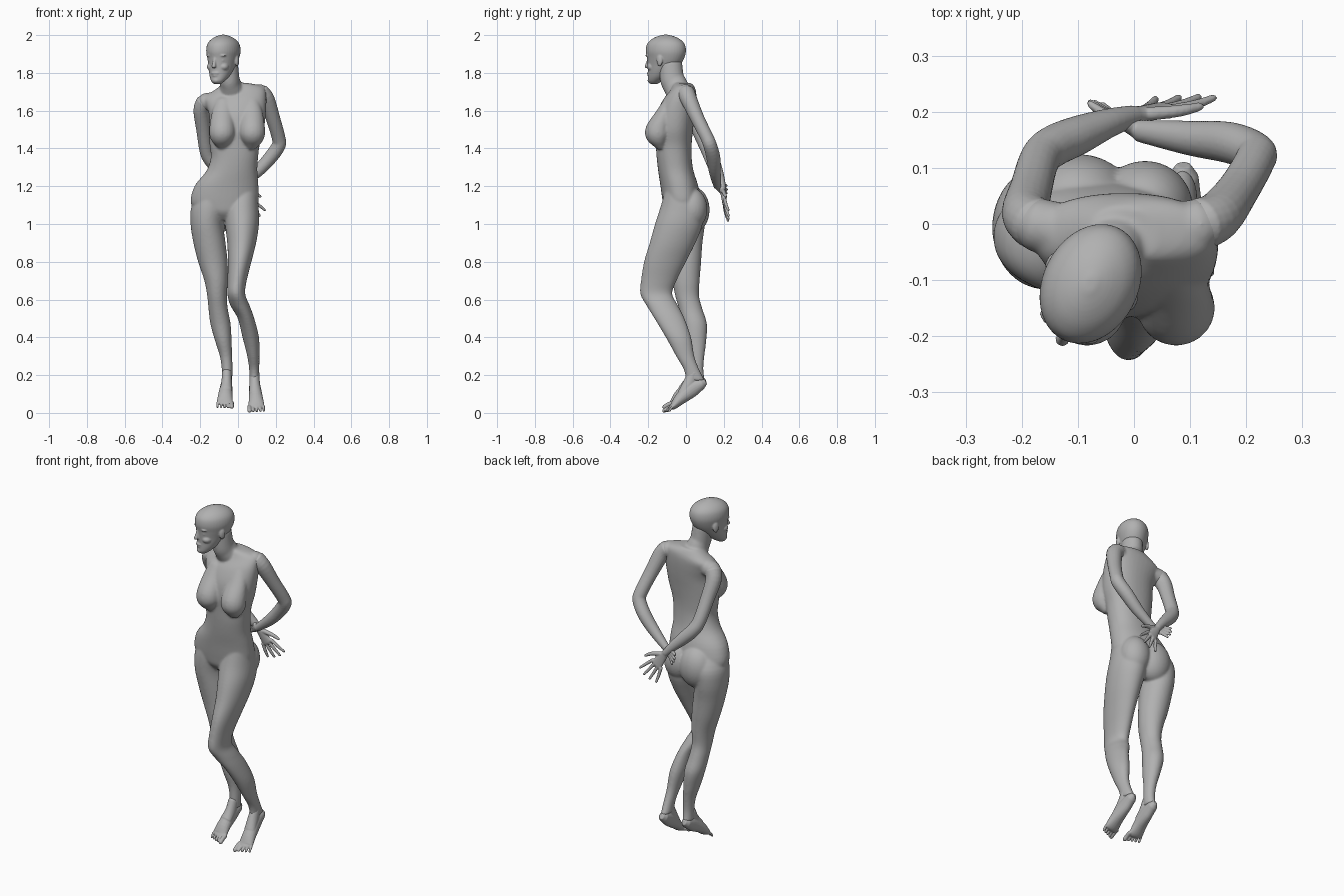
import bpy, bmesh, math
from mathutils import Vector, Matrix

SKIN = bpy.data.materials.new("plain_grey")
SKIN.diffuse_color = (0.44, 0.44, 0.44, 1)


def smooth_rows(rows, n=4):
    """Catmull-Rom interpolation of tuples of numbers."""
    out = []
    for i in range(len(rows) - 1):
        p0, p1 = rows[max(i - 1, 0)], rows[i]
        p2, p3 = rows[i + 1], rows[min(i + 2, len(rows) - 1)]
        for k in range(n):
            t = k / n
            out.append([0.5 * (2 * b + (c - a) * t + (2 * a - 5 * b + 4 * c - d) * t * t
                               + (3 * b - a - 3 * c + d) * t ** 3)
                        for a, b, c, d in zip(p0, p1, p2, p3)])
    return out + [list(rows[-1])]


def loft(bm, rings):
    vs = [[bm.verts.new(p) for p in r] for r in rings]
    n = len(vs[0])
    for a, b in zip(vs, vs[1:]):
        for i in range(n):
            bm.faces.new((a[i], a[(i + 1) % n], b[(i + 1) % n], b[i]))
    bm.faces.new(vs[0][::-1])
    bm.faces.new(vs[-1])


def column(bm, rows, power=2.0, n=40):
    """Stack of level ovals: z, x0, x1, y0, y1, sideways tilt."""
    rings = []
    for z, x0, x1, y0, y1, tilt in smooth_rows([tuple(r) + (0,) * (6 - len(r)) for r in rows]):
        ring = []
        for i in range(n):
            c, s = math.cos(math.tau * i / n), math.sin(math.tau * i / n)
            dx = math.copysign(abs(c) ** (2 / power), c) * (x1 - x0) / 2
            dy = math.copysign(abs(s) ** (2 / power), s) * (y1 - y0) / 2
            ring.append(((x0 + x1) / 2 + dx, (y0 + y1) / 2 + dy, z + tilt * dx))
        rings.append(ring)
    loft(bm, rings)


def limb(bm, pts, side=(1, 0, 0), n=20):
    """Tube along x, y, z with half widths a (along side) and b."""
    rows = smooth_rows(pts)
    rings = []
    for i, r in enumerate(rows):
        d = (Vector(rows[min(i + 1, len(rows) - 1)][:3]) - Vector(rows[max(i - 1, 0)][:3])).normalized()
        s = Vector(side)
        s = (s - d * s.dot(d)).normalized()
        u = d.cross(s)

        def ring(k, off):
            return [Vector(r[:3]) + d * off + s * (math.cos(math.tau * j / n) * r[3] * k)
                    + u * (math.sin(math.tau * j / n) * r[4] * k) for j in range(n)]
        if i == 0:
            rings += [ring(0.5, -0.8 * r[4])]
        rings.append(ring(1, 0))
        if i == len(rows) - 1:
            rings += [ring(0.5, 0.8 * r[4])]
    loft(bm, rings)


def ball(bm, c, r):
    m = Matrix.Translation(c) @ Matrix.Diagonal((*r, 1))
    bmesh.ops.create_uvsphere(bm, u_segments=28, v_segments=18, radius=1, matrix=m)


def finish(bm, name, voxel, iterations):
    """Blend overlapping volumes into one smooth skin."""
    bmesh.ops.recalc_face_normals(bm, faces=bm.faces[:])
    me = bpy.data.meshes.new(name)
    bm.to_mesh(me)
    bm.free()
    me.materials.append(SKIN)
    ob = bpy.data.objects.new(name, me)
    bpy.context.collection.objects.link(ob)
    rm = ob.modifiers.new("blend", 'REMESH')
    rm.mode, rm.voxel_size, rm.use_smooth_shade = 'VOXEL', voxel, True
    sm = ob.modifiers.new("soften", 'SMOOTH')
    sm.factor, sm.iterations = 0.5, iterations
    return ob


# Torso and neck
bm = bmesh.new()
column(bm, [(1.02, -.12, -.04, -.075, .04), (1.06, -.20, .06, -.11, .07), (1.11, -.25, .106, -.122, .08),
            (1.20, -.23, .108, -.135, .065), (1.28, -.168, .102, -.147, .04), (1.35, -.144, .106, -.155, .03),
            (1.42, -.15, .115, -.16, .03), (1.50, -.155, .137, -.165, .037), (1.58, -.152, .147, -.155, .047, .05),
            (1.65, -.17, .15, -.125, .054, .12), (1.695, -.18, .14, -.09, .054, .16),
            (1.725, -.12, .10, -.075, .045, .12), (1.745, -.08, .04, -.07, .03, .05)], 2.2)
limb(bm, [(-.03, -.035, 1.69, .075, .065), (-.04, -.06, 1.74, .057, .066),
          (-.046, -.074, 1.77, .054, .064), (-.055, -.082, 1.85, .055, .062)])
# Shoulders
limb(bm, [(-.09, -.02, 1.655, .05, .05), (-.18, 0, 1.645, .048, .046)], (0, 1, 0))
limb(bm, [(.05, -.02, 1.69, .05, .045), (.125, 0, 1.695, .048, .046)], (0, 1, 0))
# Chest and seat
for x in (-.08, .072):
    limb(bm, [(x * .9, -.09, 1.65, .045, .028), (x, -.115, 1.58, .06, .046),
              (x * 1.04, -.147, 1.50, .069, .066), (x * 1.04, -.148, 1.465, .066, .064),
              (x, -.14, 1.435, .052, .045)])
ball(bm, (-.10, .04, 1.075), (.10, .085, .12))
ball(bm, (.02, .03, 1.08), (.085, .083, .11))

# Straight leg and bent leg, starting inside the hips
column(bm, [(1.18, -.20, -.07, -.11, .05), (1.09, -.247, -.06, -.117, .10), (1.0, -.251, -.077, -.112, .10),
            (.9, -.236, -.066, -.097, .087), (.8, -.211, -.055, -.082, .08), (.7, -.178, -.054, -.072, .072),
            (.62, -.163, -.059, -.057, .069), (.55, -.156, -.054, -.037, .087), (.47, -.146, -.039, -.017, .111),
            (.38, -.121, -.034, -.002, .107), (.3, -.096, -.031, .018, .097), (.23, -.086, -.029, .023, .092),
            (.17, -.086, -.031, .02, .1)])
column(bm, [(1.18, -.04, .10, -.11, .04), (1.09, -.07, .109, -.135, .085), (1.0, -.068, .111, -.164, .088),
            (.9, -.057, .096, -.192, .05), (.8, -.053, .071, -.222, 0), (.7, -.056, .046, -.238, -.05),
            (.63, -.056, .038, -.242, -.073), (.57, -.041, .061, -.21, -.043), (.5, -.001, .086, -.167, -.008),
            (.4, .024, .111, -.107, .027), (.3, .049, .113, -.052, .044), (.23, .059, .113, -.012, .07),
            (.17, .06, .113, 0, .1)])
finish(bm, "body", .006, 9)

# Feet on tiptoe, big toe on the inner side
for name, x, lift, out in (("right_foot", -.06, .02, -1), ("left_foot", .088, 0, 1)):
    bm = bmesh.new()
    limb(bm, [(x, .085, .155 + lift * .3, .027, .028), (x + out * .002, .03, .125 + lift * .6, .032, .042),
              (x + out * .007, -.03, .075 + lift, .038, .032), (x + out * .01, -.065, .038 + lift, .042, .02),
              (x + out * .012, -.078, .03 + lift, .038, .014)])
    limb(bm, [(x, .042, .215, .025, .028), (x, .02, .16, .028, .034), (x + out * .004, -.02, .1 + lift, .033, .026)])
    for i in range(5):
        r = .0115 if i == 0 else .0085 - .0005 * i
        tx = x + out * (.011 + (i - 2) * .019)
        limb(bm, [(tx, -.07, .034 + lift, r, r), (tx, -.094 + .004 * i, .025 + lift, r, r),
                  (tx, -.116 + .007 * i, .011 + lift, r, r)], n=10)
    finish(bm, name, .003, 3)

# Head, facing -y before it is turned
bm = bmesh.new()
column(bm, [(1.742, -.02, .02, -.09, -.05), (1.757, -.036, .036, -.10, -.025), (1.78, -.05, .05, -.10, .01),
            (1.81, -.061, .061, -.099, .045), (1.845, -.07, .07, -.101, .083), (1.88, -.079, .079, -.104, .104),
            (1.915, -.085, .085, -.110, .113), (1.95, -.08, .08, -.104, .107), (1.975, -.063, .063, -.082, .085),
            (1.992, -.037, .037, -.05, .052), (2.002, -.01, .01, -.013, .015)])
limb(bm, [(0, -.095, 1.885, .009, .009), (0, -.104, 1.855, .009, .01), (0, -.112, 1.834, .013, .011)])
ball(bm, (0, -.094, 1.798), (.024, .013, .006))
ball(bm, (0, -.092, 1.786), (.020, .013, .006))
ball(bm, (0, -.086, 1.76), (.022, .018, .016))
for s in (-1, 1):
    ball(bm, (s * .034, -.083, 1.892), (.024, .016, .007))   # brow
    ball(bm, (s * .033, -.078, 1.867), (.015, .013, .008))   # eyelid
    ball(bm, (s * .036, -.062, 1.832), (.026, .029, .022))   # cheek
    ball(bm, (s * .080, .005, 1.865), (.009, .017, .030))    # ear
head = finish(bm, "head", .004, 4)
head.location = (-.078, -.108, 0)
head.rotation_euler = (0, 0, math.radians(-27))


def hand(bm, wrist, d, side, size, curl):
    """Palm, four fanned fingers and a thumb."""
    w, d = Vector(wrist), Vector(d).normalized()
    s = Vector(side)
    s = (s - d * s.dot(d)).normalized()
    c = Vector(curl)

    def at(along, across, bend=0):
        return tuple(w + (d * along + s * across + c * bend) * size)
    limb(bm, [(*at(0, 0), .019, .017), (*at(.03, 0), .026, .014), (*at(.08, 0), .034, .012)], s)
    for i, length in enumerate((.062, .076, .08, .07)):
        a = (i - 1.5) * .018
        limb(bm, [(*at(.075, a), .010, .010), (*at(.08 + length * .5, a * 1.5, .006), .009, .009),
                  (*at(.08 + length, a * 1.9, .025), .007, .007)], s, 10)
    limb(bm, [(*at(.02, .015), .013, .013), (*at(.055, .05), .011, .011),
              (*at(.085, .068, .008), .008, .008)], c, 10)


# Arms folded behind the back; one hand holds the other wrist
bm = bmesh.new()
limb(bm, [(-.175, .0, 1.645, .047, .047), (-.193, .02, 1.60, .043, .043), (-.183, .065, 1.50, .037, .038),
          (-.168, .115, 1.39, .036, .036), (-.145, .138, 1.34, .037, .037), (-.10, .158, 1.29, .035, .035),
          (-.045, .18, 1.235, .026, .027), (.0, .193, 1.185, .019, .019)], (0, 1, 0))
hand(bm, (.0, .193, 1.185), (.53, .13, -.82), (.8, 0, .6), 1.15, (0, .3, 0))
finish(bm, "right_arm", .004, 3)

bm = bmesh.new()
limb(bm, [(.12, .0, 1.695, .047, .047), (.15, .015, 1.66, .044, .044), (.185, .06, 1.56, .037, .038),
          (.214, .11, 1.46, .035, .036), (.215, .128, 1.415, .036, .037), (.17, .145, 1.35, .037, .036),
          (.10, .153, 1.275, .031, .031), (.01, .166, 1.20, .02, .02)], (0, 1, 0))
hand(bm, (.01, .166, 1.20), (-.8, .42, -.22), (-.25, 0, .9), .62, (0, .4, -.3))
finish(bm, "left_arm", .004, 3)
